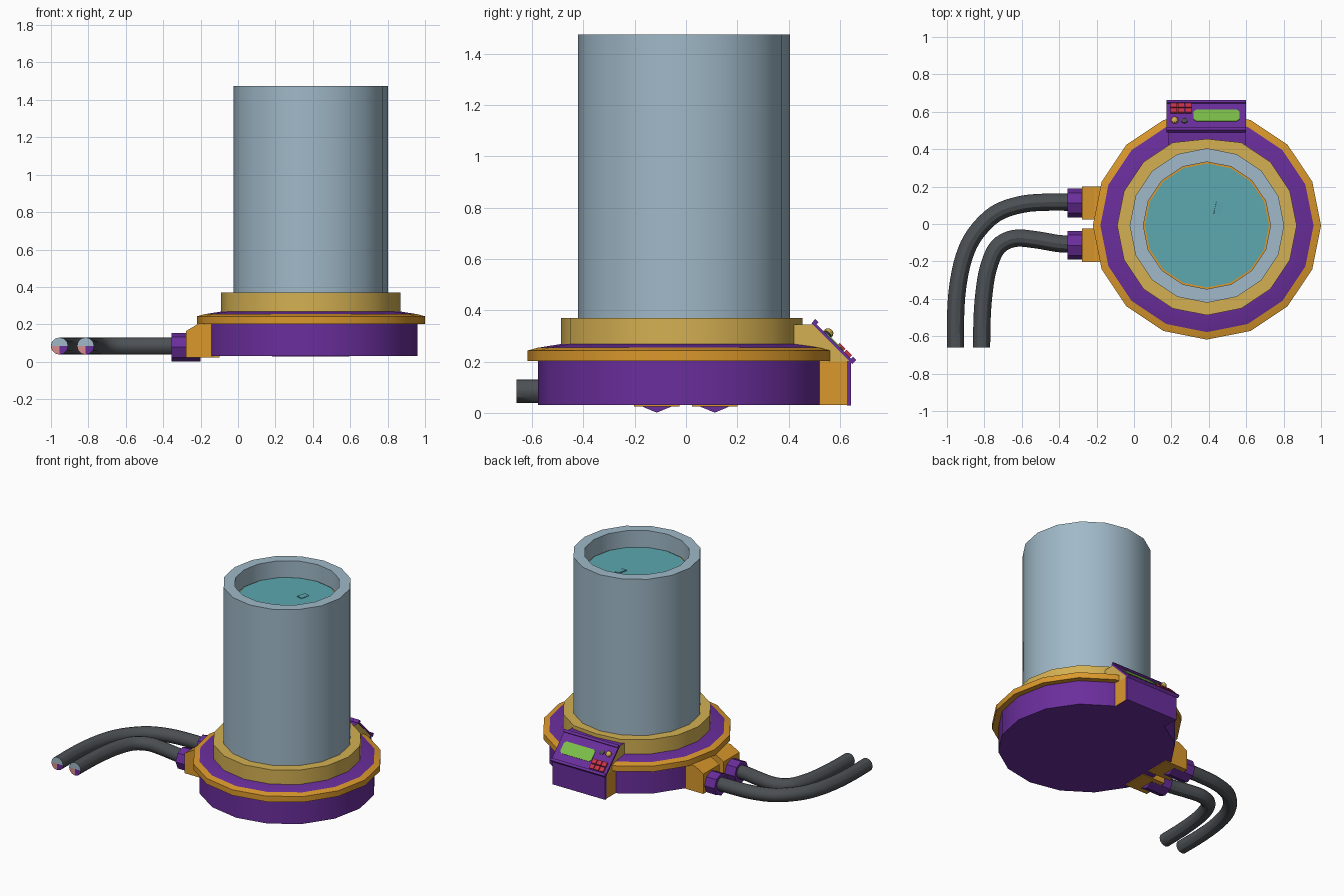
import bpy, bmesh, math
from mathutils import Matrix, Vector

if "Cube" in bpy.data.objects:
    bpy.data.objects.remove(bpy.data.objects["Cube"])

CX, CY, SIDES = 0.39, -0.008, 16


def material(name, rgb):
    lin = [((c / 255 + 0.055) / 1.055) ** 2.4 for c in rgb]
    m = bpy.data.materials.new(name)
    m.diffuse_color = (*lin, 1)
    m.use_nodes = True
    m.node_tree.nodes["Principled BSDF"].inputs["Base Color"].default_value = m.diffuse_color
    return m


PURPLE = material("purple", (106, 46, 156))
ORANGE = material("orange", (218, 152, 44))
GOLD = material("pale gold", (212, 176, 82))
STEEL = material("blue grey", (160, 185, 200))
RUBBER = material("dark rubber", (76, 80, 84))
WATER = material("teal liquid", (92, 168, 176))
GREEN = material("screen green", (124, 190, 72))
RED = material("button red", (200, 52, 72))
PINK = material("hose pink", (215, 140, 140))


def finish(name, bm, mats):
    bmesh.ops.recalc_face_normals(bm, faces=bm.faces)
    me = bpy.data.meshes.new(name)
    bm.to_mesh(me)
    bm.free()
    for m in mats:
        me.materials.append(m)
    ob = bpy.data.objects.new(name, me)
    bpy.context.collection.objects.link(ob)
    return ob


def revolve(name, profile, mats, index=None, sides=SIDES, matrix=None, flat_y=None):
    """Closed solid of revolution; index gives a material per profile segment."""
    bm = bmesh.new()
    matrix = matrix or Matrix.Translation((CX, CY, 0))
    rings = []
    for r, z in profile:
        ring = []
        for i in range(sides):
            a = 2 * math.pi * i / sides
            p = matrix @ Vector((r * math.cos(a), r * math.sin(a), z))
            if flat_y is not None:
                p.y = min(p.y, flat_y)
            ring.append(bm.verts.new(p))
        rings.append(ring)
    for k in range(len(rings) - 1):
        for i in range(sides):
            j = (i + 1) % sides
            f = bm.faces.new((rings[k][i], rings[k][j], rings[k + 1][j], rings[k + 1][i]))
            f.material_index = index[k] if index else 0
    bm.faces.new(rings[0])
    bm.faces.new(rings[-1]).material_index = index[-1] if index else 0
    return finish(name, bm, mats)


def prism(name, pts, depth, matrix, mat, cap=None):
    """Extrude a 2D outline along local z; the caps may have their own colour."""
    bm = bmesh.new()
    lo = [bm.verts.new(matrix @ Vector((u, v, 0))) for u, v in pts]
    hi = [bm.verts.new(matrix @ Vector((u, v, depth))) for u, v in pts]
    for i in range(len(pts)):
        j = (i + 1) % len(pts)
        bm.faces.new((lo[i], lo[j], hi[j], hi[i]))
    for ring in (lo, hi):
        bm.faces.new(ring).material_index = 1 if cap else 0
    return finish(name, bm, [mat] + ([cap] if cap else []))


def rect(w, h):
    return [(-w / 2, -h / 2), (w / 2, -h / 2), (w / 2, h / 2), (-w / 2, h / 2)]


def along_x(x):
    return Matrix(((0, 0, 1, x), (1, 0, 0, 0), (0, 1, 0, 0), (0, 0, 0, 1)))


def along_y(y):
    return Matrix(((1, 0, 0, 0), (0, 0, 1, y), (0, 1, 0, 0), (0, 0, 0, 1)))


def on_panel(x, y):
    """Frame on the sloping console face, local z pointing outwards."""
    return Matrix.Translation((x, y, 0.855 - y)) @ Matrix.Rotation(-math.pi / 4, 4, "X")


# Round base, flange, collar and tank
revolve("base_drum", [(0.57, 0.03), (0.57, 0.21)], [PURPLE])
revolve("flange", [(0.56, 0.203), (0.61, 0.203), (0.61, 0.243), (0.57, 0.254), (0.47, 0.27)],
        [ORANGE, PURPLE], [0, 0, 0, 1])
revolve("collar", [(0.48, 0.25), (0.48, 0.37)], [GOLD], flat_y=0.455)
revolve("tank", [(0.413, 0.36), (0.413, 1.475), (0.34, 1.475), (0.34, 1.355), (0.33, 1.355)],
        [STEEL, ORANGE], [0, 0, 0, 1])
revolve("liquid", [(0.331, 1.35), (0.331, 1.36)], [WATER])
prism("floating_piece", [(-0.025, -0.03), (0.015, -0.035), (0.025, 0.03), (-0.01, 0.035)], 0.01,
      Matrix.Translation((0.45, 0.085, 1.356)) @ Matrix.Rotation(0.1, 4, "Y"), WATER)

# Console body
prism("console_base", [(0.40, 0.03), (0.63, 0.03), (0.63, 0.2), (0.40, 0.2)], 0.41,
      along_x(0.185), PURPLE, ORANGE)
prism("console_back", [(0.628, 0.028), (0.643, 0.028), (0.643, 0.202), (0.628, 0.202)], 0.414,
      along_x(0.183), PURPLE)
prism("console_top", [(0.40, 0.2), (0.643, 0.2), (0.498, 0.345), (0.40, 0.345)], 0.41,
      along_x(0.185), PURPLE, GOLD)

# Sloping control panel with lips, screen, buttons and knobs
prism("panel", rect(0.425, 0.225), -0.012, on_panel(0.3875, 0.577), PURPLE)
for tag, y in (("upper", 0.503), ("lower", 0.65)):
    prism(tag + "_panel_lip", rect(0.425, 0.018), 0.01, on_panel(0.3875, y), PURPLE)
w, h, c = 0.122, 0.043, 0.014
prism("screen", [(-w + c, -h), (w - c, -h), (w, -h + c), (w, h - c),
                 (w - c, h), (-w + c, h), (-w, h - c), (-w, -h + c)],
      0.004, on_panel(0.441, 0.579), GREEN)
for col in range(3):
    for row in range(2):
        prism(f"button_{col}_{row}", rect(0.034, 0.031), 0.012,
              on_panel(0.213 + 0.039 * col, 0.602 + 0.026 * row), RED)
dome = [(0.02, 0), (0.02, 0.012), (0.013, 0.022), (0.005, 0.026)]
revolve("gold_knob", dome, [GOLD], sides=8, matrix=on_panel(0.217, 0.55))
revolve("dark_knob", [(r * 0.85, z * 0.45) for r, z in dome], [RUBBER], sides=8,
        matrix=on_panel(0.27, 0.55))


# Hoses: smooth path through a few points, swept with a round section
def sample(pts, steps=4):
    p = [Vector((*q, 0.084)) for q in pts]
    p = [2 * p[0] - p[1]] + p + [2 * p[-1] - p[-2]]
    out = []
    for i in range(1, len(p) - 2):
        a, b, c, d = p[i - 1:i + 3]
        for k in range(steps):
            t = k / steps
            out.append(0.5 * (2 * b + (c - a) * t + (2 * a - 5 * b + 4 * c - d) * t * t
                              + (3 * b - a - 3 * c + d) * t ** 3))
    return out + [p[-2]]


def hose(name, pts, radius=0.046, sides=12):
    bm = bmesh.new()
    path = sample(pts)
    rings = []
    for i, p in enumerate(path):
        t = (path[min(i + 1, len(path) - 1)] - path[max(i - 1, 0)]).normalized()
        side = Vector((-t.y, t.x, 0))
        angles = [2 * math.pi * k / sides for k in range(sides)]
        rings.append([bm.verts.new(p + radius * (side * math.cos(a) + Vector((0, 0, math.sin(a)))))
                      for a in angles])
    for r0, r1 in zip(rings, rings[1:]):
        for k in range(sides):
            j = (k + 1) % sides
            bm.faces.new((r0[k], r0[j], r1[j], r1[k]))
    bm.faces.new(rings[0])
    # open end: blue upper half, pink and purple lower quarters
    centre = bm.verts.new(path[-1])
    for k in range(sides):
        f = bm.faces.new((rings[-1][k], rings[-1][(k + 1) % sides], centre))
        d = f.calc_center_median() - path[-1]
        f.material_index = 1 if d.z > -0.002 else (2 if d.x < 0 else 3)
    return finish(name, bm, [RUBBER, STEEL, PINK, PURPLE])


hose("outer_hose", [(-0.3, 0.115), (-0.45, 0.117), (-0.6, 0.105), (-0.74, 0.055), (-0.85, -0.055),
                    (-0.91, -0.18), (-0.943, -0.34), (-0.954, -0.5), (-0.954, -0.66)])
hose("inner_hose", [(-0.3, -0.107), (-0.4, -0.105), (-0.52, -0.085), (-0.64, -0.077),
                    (-0.73, -0.125), (-0.78, -0.24), (-0.802, -0.37), (-0.812, -0.5),
                    (-0.815, -0.66)])

# Hose sockets on the left of the drum
socket = [(-0.277, 0.024), (-0.277, 0.165), (-0.21, 0.204), (-0.1, 0.204), (-0.1, 0.024)]
for tag, y in (("outer", 0.112), ("inner", -0.114)):
    prism(tag + "_socket", socket, 0.178, along_y(y - 0.089), ORANGE)
    revolve(tag + "_coupling", [(0.077, -0.355), (0.077, -0.2)], [PURPLE], sides=8,
            matrix=along_x(0) @ Matrix.Translation((y, 0.078, 0)))

# Smooth the round sides, keep edges sharp
bpy.ops.object.select_all(action="SELECT")
bpy.context.view_layer.objects.active = bpy.context.scene.objects["tank"]
bpy.ops.object.shade_smooth_by_angle()
